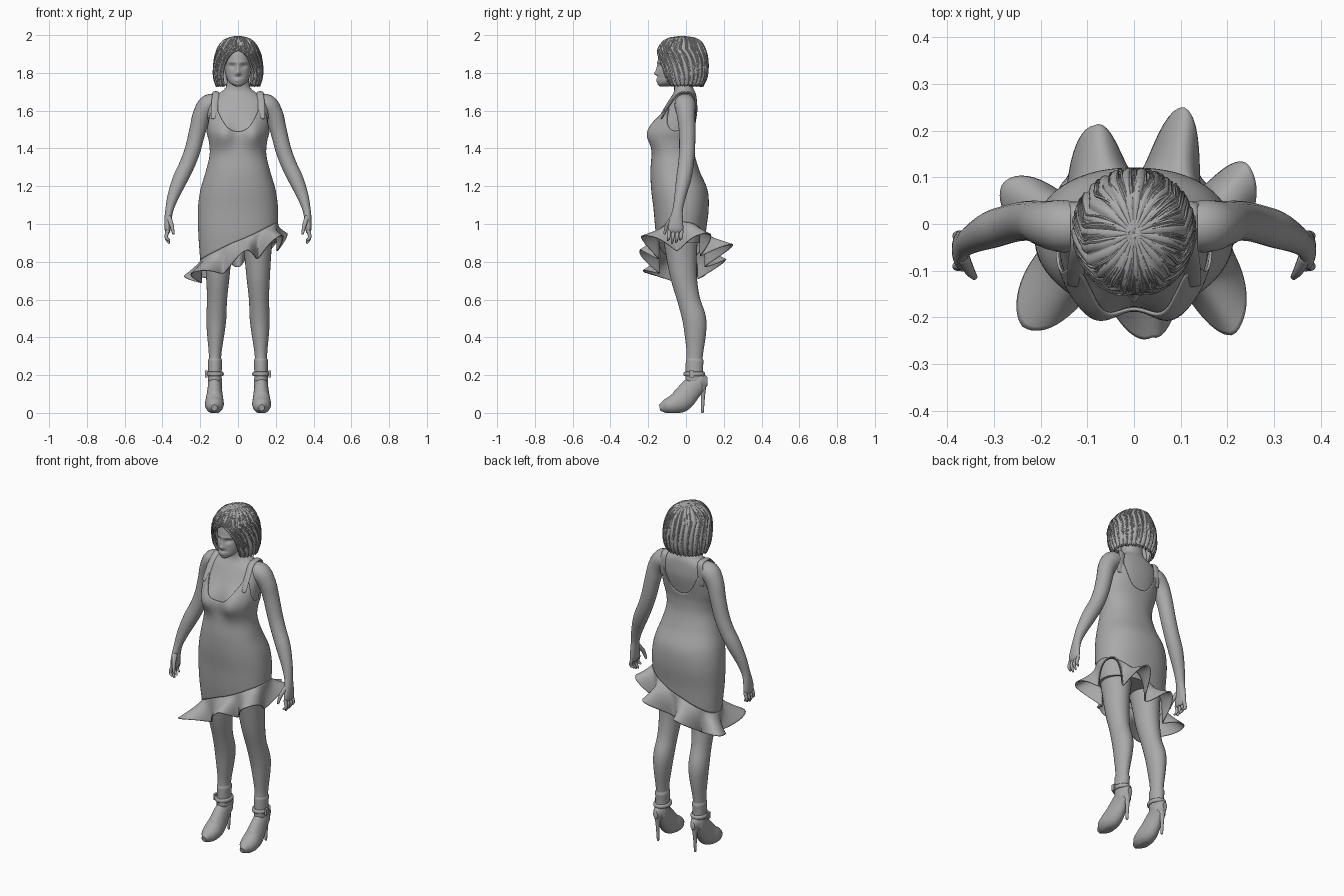
import bpy, bmesh, math, random
from mathutils import Vector
from math import sin, cos, pi, exp, radians

random.seed(4)
if "Cube" in bpy.data.objects:
    bpy.data.objects.remove(bpy.data.objects["Cube"])

grey = bpy.data.materials.new("plain grey")
grey.use_nodes = True
grey.diffuse_color = (0.4, 0.4, 0.4, 1)
grey.node_tree.nodes["Principled BSDF"].inputs["Base Color"].default_value = (0.4, 0.4, 0.4, 1)


def finish(name, bm, thick=0):
    bmesh.ops.recalc_face_normals(bm, faces=bm.faces)
    mesh = bpy.data.meshes.new(name)
    bm.to_mesh(mesh)
    bm.free()
    mesh.shade_smooth()
    mesh.set_sharp_from_angle(angle=radians(50))
    mesh.materials.append(grey)
    ob = bpy.data.objects.new(name, mesh)
    bpy.context.collection.objects.link(ob)
    if thick:
        mod = ob.modifiers.new("thickness", 'SOLIDIFY')
        mod.thickness, mod.offset = thick, 0
    return ob


def skin_rings(bm, rings, closed=True, caps=False):
    rows = [[bm.verts.new(p) for p in ring] for ring in rings]
    n = len(rows[0])
    for a, b in zip(rows, rows[1:]):
        for i in range(n if closed else n - 1):
            j = (i + 1) % n
            bm.faces.new((a[i], a[j], b[j], b[i]))
    if caps:
        bm.faces.new(rows[0])
        bm.faces.new(rows[-1])


def interp(rows, t):
    """Smooth interpolation of rows keyed by their first value."""
    t = min(max(t, rows[0][0]), rows[-1][0])
    i = max(k for k in range(len(rows) - 1) if rows[k][0] <= t)
    a, b = rows[i], rows[i + 1]
    p, q = rows[max(i - 1, 0)], rows[min(i + 2, len(rows) - 1)]
    h = b[0] - a[0]
    u = (t - a[0]) / h
    out = []
    for k in range(1, len(a)):
        m0 = (b[k] - p[k]) / (b[0] - p[0]) * h
        m1 = (q[k] - a[k]) / (q[0] - a[0]) * h
        d = b[k] - a[k]
        out.append(a[k] + u * (m0 + u * (3 * d - 2 * m0 - m1 + u * (m0 + m1 - 2 * d))))
    return out


def tube_rings(pts, n=16, ref=(0, 1, 0), steps=5):
    keyed = [(i, *p, *([p[3]] if len(p) == 4 else [])) for i, p in enumerate(pts)]
    last = len(pts) - 1
    path = [interp(keyed, k / steps) for k in range(last * steps + 1)]
    centres = [Vector(p[:3]) for p in path]
    ref, rings = Vector(ref), []

    def ring(c, u, v, a, b):
        out = [c + u * a * cos(2 * pi * k / n) + v * b * sin(2 * pi * k / n) for k in range(n)]
        return [Vector((p.x, p.y, max(p.z, 0))) for p in out]
    for i, p in enumerate(path):
        t = (centres[min(i + 1, len(path) - 1)] - centres[max(i - 1, 0)]).normalized()
        u = t.cross(ref).normalized()
        v = u.cross(t)
        a, b = p[3], p[4]
        end = t * min(a, b) * 0.7
        if i == 0:
            rings.append(ring(centres[i] - end, u, v, a * 0.6, b * 0.6))
        rings.append(ring(centres[i], u, v, a, b))
        if i == len(path) - 1:
            rings.append(ring(centres[i] + end, u, v, a * 0.6, b * 0.6))
    return rings


def tubes(name, paths, side=1, **kw):
    bm = bmesh.new()
    for pts in paths:
        skin_rings(bm, tube_rings([(p[0] * side, *p[1:]) for p in pts], **kw), caps=True)
    return finish(name, bm)


def surf(rows, th, z, pad=0, e=1, bumps=()):
    """Point on an upright form; th = 0 is the front. Bumps push the front out."""
    rx, yf, yb = interp(rows, z)
    s, c = sin(th), cos(th)
    x = max(rx + pad, 0.003) * math.copysign(abs(s) ** e, s)
    half = max((yb - yf) / 2 + pad, 0.003)
    y = (yf + yb) / 2 - half * math.copysign(abs(c) ** e, c)
    for bx, bz, sx, sz, d in bumps:
        y -= d * exp(-((x - bx) / sx) ** 2 / 2 - ((z - bz) / sz) ** 2 / 2) * min(1, max(0, 2 * c))
    return Vector((x, y, z))


def around(n):
    return [2 * pi * i / n for i in range(n)]


# Torso: height, half width, front, back
TORSO = [(0.78, .188, -.125, .085), (0.95, .2, -.15, .095), (1.08, .202, -.162, .11),
         (1.18, .189, -.174, .104), (1.28, .16, -.178, .062), (1.37, .14, -.17, .036),
         (1.44, .145, -.158, .033), (1.49, .157, -.15, .04), (1.55, .16, -.143, .053),
         (1.60, .16, -.122, .06), (1.66, .15, -.088, .057), (1.69, .105, -.068, .052),
         (1.72, .066, -.062, .038), (1.80, .058, -.075, .03)]
BUST = [(x, 1.48, .048, .052, .055) for x in (-.083, .083)]


def body(th, z, pad=0):
    return surf(TORSO, th, z, pad, 0.9, BUST)


bm = bmesh.new()
skin_rings(bm, [[body(t, .9 + .9 * k / 70) for t in around(72)] for k in range(71)], caps=True)
finish("torso", bm)


# Dress with scooped neckline, armholes and a slanted lower seam
def seam(th):
    return 0.91 + 0.1 * sin(th)


def neckline(th):
    peak = sum(exp(-((abs(math.remainder(th, 2 * pi)) - radians(a)) / .27) ** 2 / 2) for a in (46, 134))
    return 1.487 + 0.13 * peak


bm = bmesh.new()
skin_rings(bm, [[body(t, seam(t) + (neckline(t) - seam(t)) * k / 60, .007) for t in around(120)]
                for k in range(61)])
finish("dress", bm, .006)

# Ruffle: angle and reach of each flared fold
FOLDS = [(10, .225), (45, .305), (120, .285), (158, .29), (200, .245), (250, .3), (310, .31), (370, .225)]


def ruffle_point(th, t):
    deg = math.degrees(th)
    deg += 360 if deg < FOLDS[0][0] else 0
    a, b = next((p, q) for p, q in zip(FOLDS, FOLDS[1:]) if p[0] <= deg <= q[0])
    u = (deg - a[0]) / (b[0] - a[0])
    w = (.5 + .5 * cos(2 * pi * u)) ** .8
    reach = a[1] + (b[1] - a[1]) * u
    top = body(th, seam(th), .007)
    tip = Vector((reach * sin(th), -.02 - reach * cos(th), 0))
    hem = top.lerp(tip, w)
    hem.z = .785 + .42 * hem.x + .06 * w - .015 * (1 - w)
    p = top.lerp(hem, t ** 1.25)
    p.z = top.z + (hem.z - top.z) * t
    return p


bm = bmesh.new()
skin_rings(bm, [[ruffle_point(t, k / 16) for t in around(180)] for k in range(17)])
finish("skirt_ruffle", bm, .006)

# Head with modelled face
HEAD = [(1.728, .015, -.135, -.09), (1.745, .042, -.148, -.05), (1.78, .062, -.148, 0),
        (1.83, .073, -.148, .06), (1.88, .077, -.147, .085), (1.93, .07, -.132, .08),
        (1.965, .045, -.1, .05), (1.98, .006, -.04, -.02)]
FACE = [(0, 1.797, .010, .009, .016), (0, 1.82, .007, .02, .009), (0, 1.766, .016, .005, .007),
        (0, 1.756, .014, .004, .006), (0, 1.738, .018, .009, .005)]
FACE += [(s * .031, 1.836, .013, .009, -.011) for s in (-1, 1)]
FACE += [(s * .032, 1.856, .02, .006, .004) for s in (-1, 1)]
bm = bmesh.new()
skin_rings(bm, [[surf(HEAD, t, 1.728 + .252 * k / 80, bumps=FACE) for t in around(96)]
                for k in range(81)], caps=True)
finish("head", bm)

# Bobbed hair: an open-fronted cap covered by fine locks
HAIR = [(1.725, .112, -.1, .085), (1.78, .127, -.132, .11), (1.85, .126, -.148, .115),
        (1.91, .113, -.15, .105), (1.96, .084, -.122, .08), (1.982, .05, -.085, .045),
        (1.992, .005, -.025, -.015)]


def opening(z):
    return radians(38) * math.sqrt(max(0, 1 - (max(z - 1.76, 0) / .16) ** 2))


def hair_point(u, t, low, pad):
    z = 1.992 - (1.992 - low) * t ** 1.7
    gap = opening(z)
    th = gap + (2 * pi - 2 * gap) * u
    return surf(HAIR, th, z, pad)


bm = bmesh.new()
rows = []
for k in range(41):
    rows.append([hair_point(i / 160, k / 40, 1.735 + .008 * sin(i * 1.9), .004 * sin(i * .9 + k * .08) - .003)
                 for i in range(161)])
skin_rings(bm, rows, closed=False)
finish("hair_cap", bm, .01)

locks = []
for i in range(150):
    u, swirl, low = random.random(), random.uniform(-.04, .04), random.uniform(1.725, 1.765)
    lift, wide = random.uniform(0, .006), random.uniform(.002, .005)
    pts = []
    for k in range(9):
        t = .12 + .88 * k / 8
        v = min(max(u + swirl * sin(t * 3), 0), 1)
        p = hair_point(v, t, low, lift)
        pts.append((*p, wide * (1.2 - t)))
    locks.append(pts)
tubes("hair_locks", locks, n=6, steps=3)

for side, label in ((1, "left"), (-1, "right")):
    # Arm and hand
    tubes(label + "_arm", [[
        (.09, -.005, 1.635, .045), (.15, -.005, 1.632, .056), (.19, 0, 1.58, .049),
        (.213, .006, 1.5, .044), (.238, .006, 1.4, .042), (.267, 0, 1.32, .041),
        (.305, -.012, 1.24, .04), (.342, -.03, 1.15, .031), (.362, -.043, 1.08, .022, .027),
        (.37, -.05, 1.03, .019, .034), (.373, -.055, .98, .017, .041), (.372, -.056, .96, .013, .038)]],
        side, n=20)
    fingers = [[(.372, y, .965, .01), (.38, y - .003, .93, .009), (.366, y - .008, tip, .006)]
               for y, tip in ((-.088, .915), (-.066, .9), (-.044, .905), (-.023, .918))]
    thumb = [(.366, -.07, 1.035, .014), (.352, -.1, .995, .011), (.342, -.113, .95, .007)]
    tubes(label + "_fingers", fingers + [thumb], side, n=10)

    # Shoulder strap
    front, back = radians(46), radians(134)
    pts = [body(front, 1.56, .008), body(front, 1.63, .008), Vector((.118, -.045, 1.685)),
           Vector((.118, 0, 1.697)), Vector((.118, .035, 1.685)), body(back, 1.63, .008), body(back, 1.56, .008)]
    tubes(label + "_strap", [[(*p, .006, .018) for p in pts]], side, ref=(1, 0, 0))

    # Leg
    tubes(label + "_leg", [[
        (.1, -.03, .98, .093, .1), (.104, -.025, .85, .073, .083), (.107, -.012, .72, .062, .07),
        (.111, .014, .6, .053, .06), (.115, .043, .5, .053, .063), (.118, .049, .42, .046, .057),
        (.121, .047, .32, .034, .044), (.122, .043, .25, .032, .042), (.122, .045, .17, .034, .046)]],
        side, n=28)

    # High-heeled shoe with platform, stiletto, cuff and buckled ankle strap
    tubes(label + "_shoe", [[
        (.122, .097, .165, .024, .038), (.122, .07, .163, .036, .053), (.123, .03, .128, .038, .058),
        (.124, -.02, .07, .046, .062), (.125, -.06, .047, .05, .052), (.125, -.1, .036, .042, .04),
        (.125, -.122, .031, .026, .028)]], side, n=28, ref=(0, 0, 1))
    tubes(label + "_heel", [[(.122, .086, .15, .024), (.122, .09, .1, .012), (.122, .087, .004, .007)]], side)
    tubes(label + "_ankle_cuff", [[(.122, .044, .17, .036, .047), (.122, .044, .23, .036, .046),
                                   (.121, .046, .28, .037, .047)]], side, n=28)
    loop = [[Vector((side * (.122 + (.039 + .008 * cos(q)) * cos(t)),
                     .044 + (.05 + .008 * cos(q)) * sin(t), .206 + .012 * sin(q)))
             for t in around(40)] for q in around(12) + [2 * pi]]
    bm = bmesh.new()
    skin_rings(bm, loop)
    bmesh.ops.remove_doubles(bm, verts=bm.verts, dist=.0001)
    finish(label + "_ankle_strap", bm)
    bm = bmesh.new()
    bmesh.ops.create_cube(bm, size=1)
    bmesh.ops.scale(bm, vec=(.012, .024, .036), verts=bm.verts)
    bmesh.ops.translate(bm, vec=(side * .168, .03, .206), verts=bm.verts)
    finish(label + "_buckle", bm)
